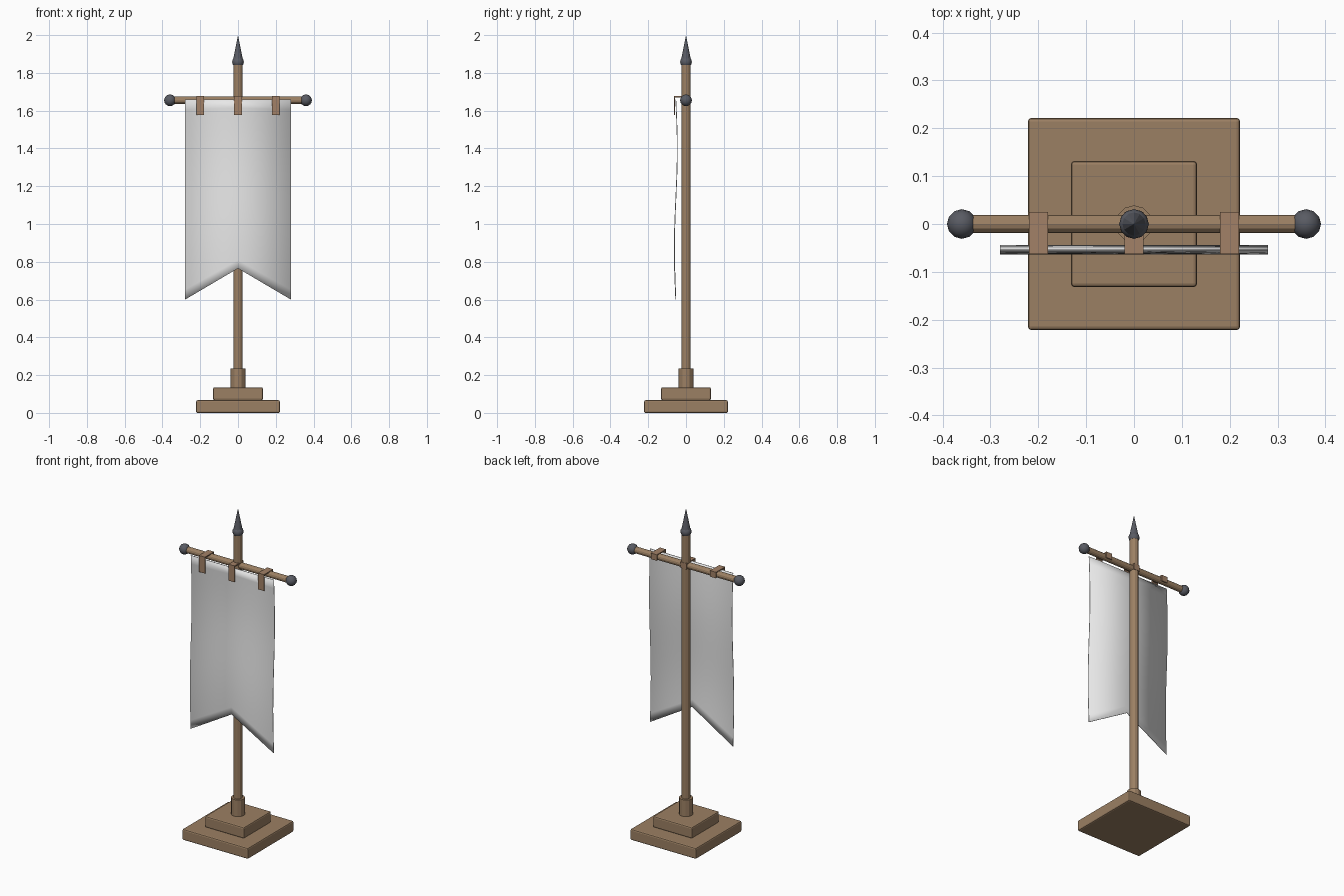
import bpy, bmesh, math
from mathutils import Matrix, Vector

cube = bpy.data.objects.get("Cube")
if cube:
    bpy.data.objects.remove(cube, do_unlink=True)


def make_material(name, rgb):
    mat = bpy.data.materials.new(name)
    mat.use_nodes = True
    mat.diffuse_color = (*rgb, 1)
    mat.node_tree.nodes["Principled BSDF"].inputs["Base Color"].default_value = (*rgb, 1)
    return mat


WOOD = make_material("wood", (0.33, 0.215, 0.125))
STRAP = make_material("leather strap", (0.36, 0.22, 0.135))
IRON = make_material("dark iron", (0.10, 0.105, 0.125))
CLOTH = make_material("pale cloth", (0.8, 0.8, 0.8))


def finish(name, bm, mat, smooth=False):
    bmesh.ops.recalc_face_normals(bm, faces=bm.faces)
    mesh = bpy.data.meshes.new(name)
    bm.to_mesh(mesh)
    bm.free()
    mesh.materials.append(mat)
    for poly in mesh.polygons:
        poly.use_smooth = smooth
    obj = bpy.data.objects.new(name, mesh)
    bpy.context.collection.objects.link(obj)
    return obj


def box(name, low, high, mat, bevel=0):
    low, high = Vector(low), Vector(high)
    bm = bmesh.new()
    bmesh.ops.create_cube(bm, size=1)
    bmesh.ops.scale(bm, vec=high - low, verts=bm.verts)
    bmesh.ops.translate(bm, vec=(low + high) / 2, verts=bm.verts)
    obj = finish(name, bm, mat)
    if bevel:
        mod = obj.modifiers.new("Bevel", "BEVEL")
        mod.width, mod.segments = bevel, 2
    return obj


def rod(name, start, end, r1, r2, mat, sides=12):
    start, end = Vector(start), Vector(end)
    axis = end - start
    turn = axis.to_track_quat("Z", "Y").to_matrix().to_4x4()
    bm = bmesh.new()
    bmesh.ops.create_cone(bm, cap_ends=True, segments=sides, radius1=r1, radius2=r2,
                          depth=axis.length,
                          matrix=Matrix.Translation((start + end) / 2) @ turn)
    return finish(name, bm, mat)


def ball(name, centre, radius):
    bm = bmesh.new()
    bmesh.ops.create_uvsphere(bm, u_segments=12, v_segments=8, radius=radius,
                              matrix=Matrix.Translation(centre))
    return finish(name, bm, IRON, smooth=True)


# Stepped base and pole
box("base_lower", (-0.222, -0.222, 0), (0.222, 0.222, 0.067), WOOD, 0.008)
box("base_upper", (-0.132, -0.132, 0.067), (0.132, 0.132, 0.135), WOOD, 0.008)
rod("pole_collar", (0, 0, 0.13), (0, 0, 0.236), 0.039, 0.039, WOOD)
rod("pole", (0, 0, 0.13), (0, 0, 1.845), 0.025, 0.025, WOOD)

# Pointed finial
ball("finial_ball", (0, 0, 1.858), 0.031)
rod("finial_spike", (0, 0, 1.858), (0, 0, 2.0), 0.028, 0, IRON)

# Crossbar with end knobs
BAR_Z = 1.655
rod("crossbar", (-0.35, 0, BAR_Z), (0.35, 0, BAR_Z), 0.019, 0.019, WOOD)
for side, x in (("right", -0.36), ("left", 0.36)):
    ball("crossbar_knob_" + side, (x, 0, BAR_Z), 0.031)

# Hanging straps folded over the bar
for side, x in (("right", -0.2), ("middle", 0), ("left", 0.2)):
    a, b = x - 0.02, x + 0.02
    box(f"strap_{side}_top", (a, -0.063, 1.670), (b, 0.025, 1.677), STRAP)
    box(f"strap_{side}_front", (a, -0.063, 1.577), (b, -0.057, 1.670), STRAP)
    box(f"strap_{side}_back", (a, 0.019, 1.64), (b, 0.025, 1.670), STRAP)

# Swallow-tailed banner with a gentle wave
TOP, TAIL, NOTCH, ROWS = 1.658, 0.6, 0.765, 20
bm = bmesh.new()
columns = []
for x in (-0.28, 0, 0.28):
    bottom = TAIL if x else NOTCH
    column = []
    for i in range(ROWS + 1):
        z = TOP + (bottom - TOP) * i / ROWS
        wave = math.sin(math.tau * (TOP - z) / (TOP - TAIL))
        column.append(bm.verts.new((x, -0.054 + 0.008 * wave, z)))
    columns.append(column)
for left, right in zip(columns, columns[1:]):
    for i in range(ROWS):
        bm.faces.new((left[i], left[i + 1], right[i + 1], right[i]))
banner = finish("banner_cloth", bm, CLOTH, smooth=True)
solid = banner.modifiers.new("Thickness", "SOLIDIFY")
solid.thickness, solid.offset = 0.004, 0
